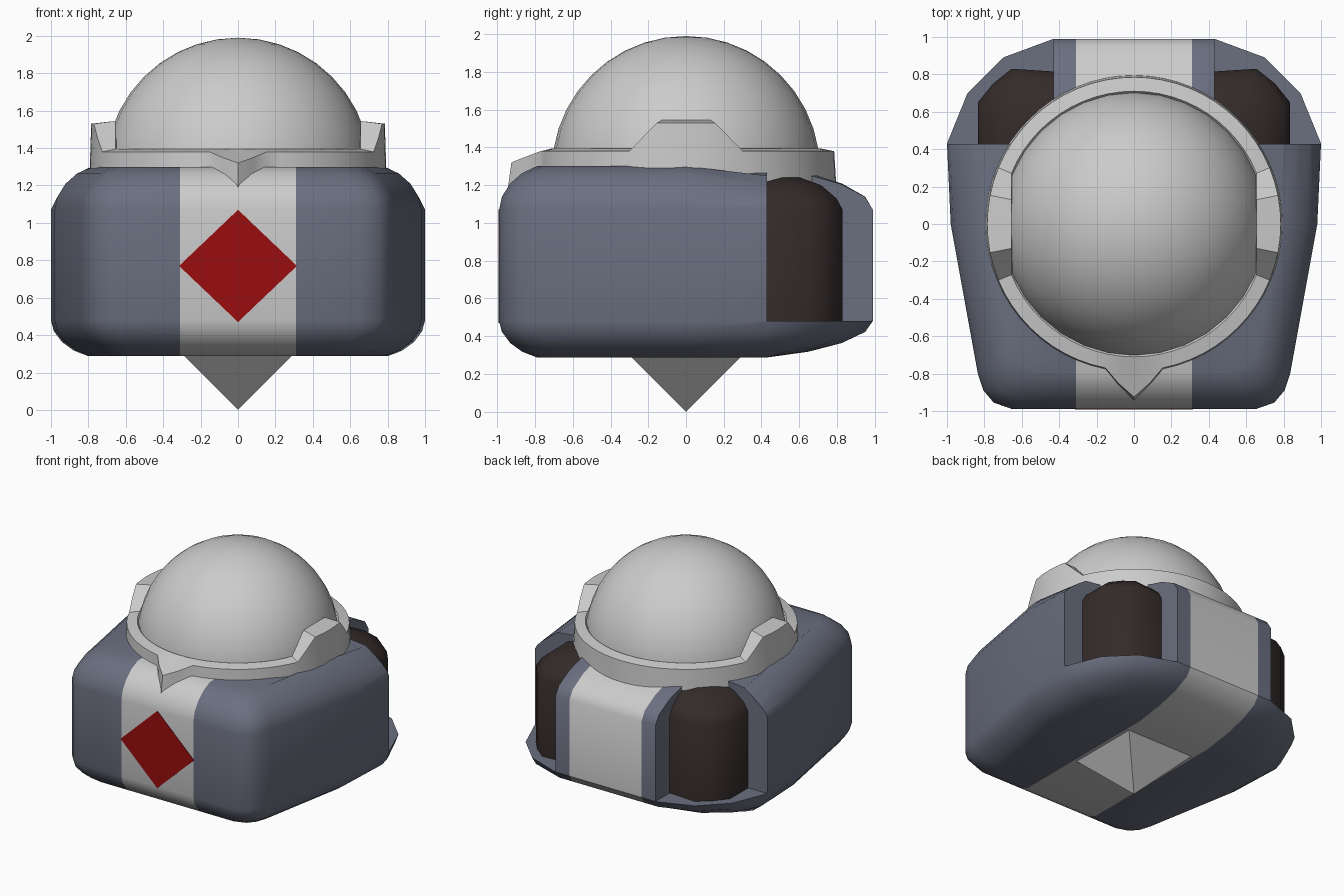
import bpy, bmesh, math
from mathutils import Vector

if "Cube" in bpy.data.objects:
    bpy.data.objects.remove(bpy.data.objects["Cube"])


def material(name, rgb):
    m = bpy.data.materials.new(name)
    m.diffuse_color = (*rgb, 1)
    m.use_nodes = True
    m.node_tree.nodes["Principled BSDF"].inputs["Base Color"].default_value = m.diffuse_color
    return m


BLUE = material("slate_blue", (0.145, 0.16, 0.215))
WHITE = material("off_white", (0.6, 0.6, 0.6))
RED = material("red", (0.32, 0.004, 0.004))
DARK = material("dark_brown", (0.034, 0.024, 0.023))


def finish(name, bm, mats):
    bmesh.ops.recalc_face_normals(bm, faces=bm.faces)
    me = bpy.data.meshes.new(name)
    bm.to_mesh(me)
    bm.free()
    ob = bpy.data.objects.new(name, me)
    bpy.context.collection.objects.link(ob)
    for m in mats:
        me.materials.append(m)
    return ob


def activate(ob):
    bpy.ops.object.select_all(action='DESELECT')
    ob.select_set(True)
    bpy.context.view_layer.objects.active = ob


def smooth(ob, deg):
    activate(ob)
    bpy.ops.object.shade_smooth_by_angle(angle=math.radians(deg))


def loft(rings):
    """Skin a stack of closed rings and cap both ends."""
    bm = bmesh.new()
    vs = [[bm.verts.new(p) for p in r] for r in rings]
    n = len(vs[0])
    for a, b in zip(vs, vs[1:]):
        for i in range(n):
            j = (i + 1) % n
            bm.faces.new((a[i], a[j], b[j], b[i]))
    bm.faces.new(vs[0])
    bm.faces.new(vs[-1])
    return bm


# Body: rounded plan, inset towards top and bottom, lower at the rear corners
half = [(0.65, -0.99), (0.75, -0.955), (0.805, -0.89), (0.835, -0.8), (0.98, 0),
        (1, 0.43), (0.89, 0.7), (0.7, 0.89), (0.43, 0.99)]
plan = half + [(-x, y) for x, y in reversed(half)]


def body_ring(t, top):
    c, s = math.cos(math.radians(t)), math.sin(math.radians(t))
    inset = 0.2 * (1 - c)
    ring = []
    for x, y in plan:
        corner_w = max(0, abs(x) - 0.43) / 0.57 if y > 0.42 else 0
        flat = 0.25 + (0.45 * corner_w if top else 0)      # 0 round, 1 chamfered
        k = (1 - flat) * s + flat * (1 - c)
        if y > 0.42:
            ny = 0.43 + (y - 0.43) * c
        else:
            ny = y * (1 - inset / 0.99)
        z = 1.07 + (0.23 - 0.05 * corner_w) * k if top else 0.48 - 0.193 * k
        ring.append((x * (1 - inset), ny, z))
    return ring


bm = loft([body_ring(t, False) for t in (90, 67, 45, 22, 0)] +
          [body_ring(t, True) for t in (0, 22, 45, 67, 90)])
for x in (-0.31, 0.31):
    bmesh.ops.bisect_plane(bm, geom=bm.verts[:] + bm.edges[:] + bm.faces[:],
                           plane_co=(x, 0, 0), plane_no=(1, 0, 0))
for f in bm.faces:                      # white centre stripe
    f.material_index = int(abs(f.calc_center_median().x) < 0.31)
body = finish("body", bm, [BLUE, WHITE])

# Both rear corner recesses, cut in one go
bm = bmesh.new()
for side in (-1, 1):
    for v in bmesh.ops.create_cube(bm, size=1)["verts"]:
        v.co = Vector((side * (0.83 + 0.8 * v.co.x), 0.828 + 0.8 * v.co.y, 1.08 + 1.2 * v.co.z))
cutter = finish("recess_cutter", bm, [BLUE])
cutter.hide_render = True
mod = body.modifiers.new("recess", 'BOOLEAN')
mod.object = cutter
mod.operation = 'DIFFERENCE'
mod.solver = 'EXACT'
bpy.context.view_layer.update()
activate(body)
bpy.ops.object.modifier_apply(modifier=mod.name)
bpy.data.objects.remove(cutter)
smooth(body, 35)

# Dark rounded inserts in the recesses
corner = [(0, 0), (0.41, 0), (0.41, 0.23), (0.33, 0.33), (0.23, 0.41), (0, 0.395)]
for side, label in ((-1, "left"), (1, "right")):
    rings = [[(side * (0.425 + x * k), 0.42 + y * k, z) for x, y in corner]
             for z, k in ((0.475, 1), (1.07, 1), (1.13, 0.92), (1.2, 0.72), (1.24, 0.45), (1.255, 0.1))]
    smooth(finish(label + "_rear_insert", loft(rings), [DARK]), 60)

# Dome, lower part removed
bm = bmesh.new()
bmesh.ops.create_uvsphere(bm, u_segments=32, v_segments=20, radius=0.71)
for v in bm.verts:
    v.co.z += 1.28
bmesh.ops.bisect_plane(bm, geom=bm.verts[:] + bm.edges[:] + bm.faces[:],
                       plane_co=(0, 0, 1.27), plane_no=(0, 0, -1), clear_outer=True)
smooth(finish("dome", bm, [WHITE]), 40)

# Collar: raised at both sides, pointed at the front
N = 64
base, outer_low, outer_top, inner_top, inner_low = [], [], [], [], []
for i in range(N):
    a = 2 * math.pi * i / N
    c, s = math.cos(a), math.sin(a)
    from_side = min(i % 32, 32 - i % 32)            # steps from the nearest side
    lift = min(1, max(0, (4 - from_side) / 2))
    tip = max(0, 1 - abs(i - 48) / 2)
    ro = 0.785 + 0.14 * tip
    ri = min(0.71, 0.655 / abs(c)) if from_side <= 4 else 0.71
    zt = 1.38 + 0.15 * lift
    rl = ro + 0.01 + 0.01 * tip
    base.append((0.6 * c, 0.6 * s, 1.23))
    outer_low.append((rl * c, rl * s, 1.22 - 0.045 * tip))
    outer_top.append((ro * c, ro * s, zt - 0.06 * tip))
    inner_top.append((ri * c, ri * s, zt + 0.015))
    inner_low.append((0.64 * c, 0.64 * s, 1.3))
smooth(finish("collar", loft([base, outer_low, outer_top, inner_top, inner_low]), [WHITE]), 40)

# Red diamond plate on the front
bm = loft([[(0.315, y, 0.77), (0, y, 1.07), (-0.315, y, 0.77), (0, y, 0.47)]
           for y in (-0.988, -0.993)])
finish("front_diamond", bm, [RED])

# Pointed foot under the body
bm = bmesh.new()
b = [bm.verts.new((x, y, 0.29)) for x, y in ((-.29, -.29), (.29, -.29), (.29, .29), (-.29, .29))]
apex = bm.verts.new((0, 0, 0))
bm.faces.new(b)
for i in range(4):
    bm.faces.new((b[i], b[(i + 1) % 4], apex))
finish("pointed_foot", bm, [WHITE])
